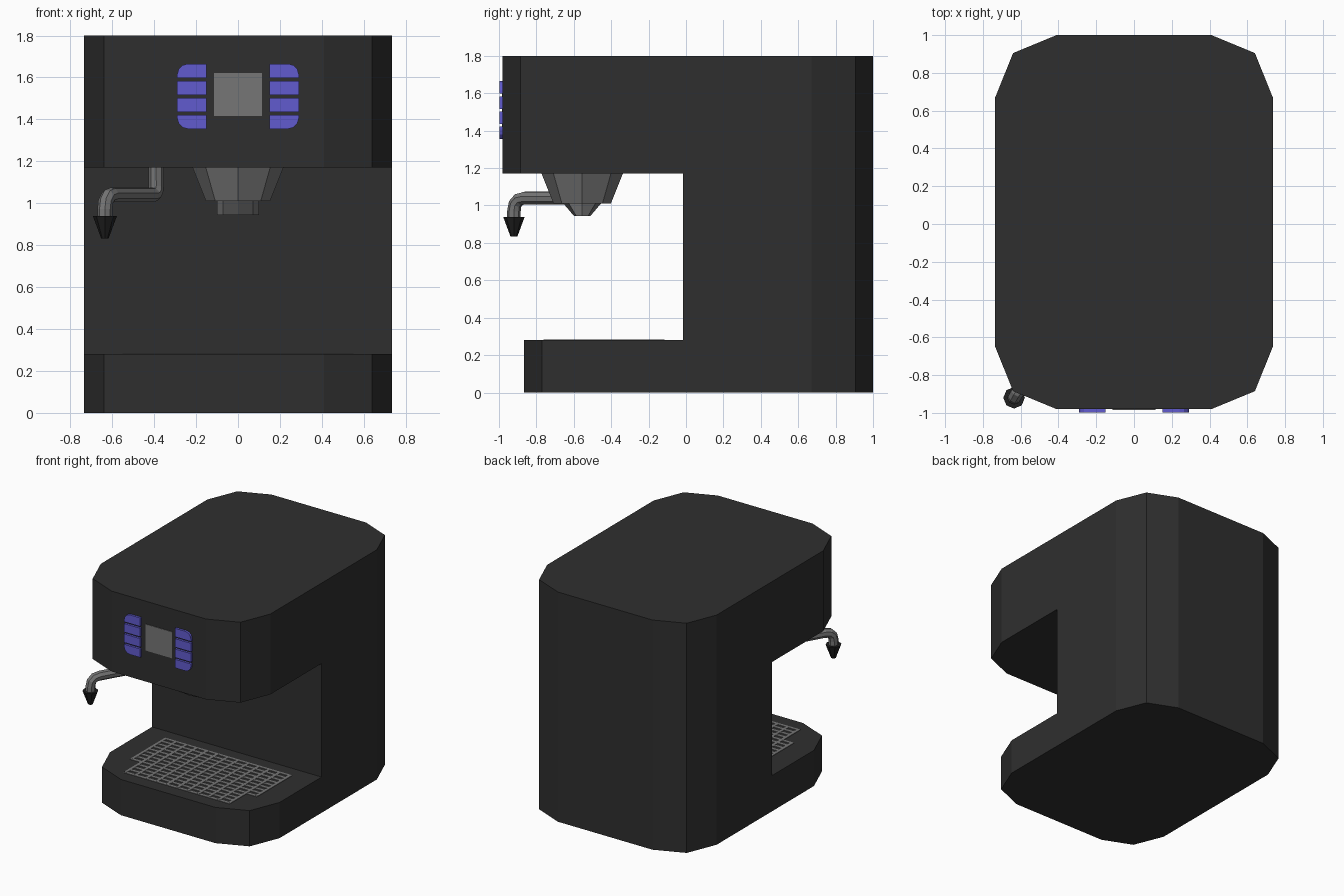
import bpy, bmesh, math
from mathutils import Vector

old = bpy.data.objects.get("Cube")
if old:
    bpy.data.objects.remove(old)


def material(name, r, g, b):
    m = bpy.data.materials.new(name)
    m.use_nodes = True
    m.diffuse_color = (r, g, b, 1)
    m.node_tree.nodes["Principled BSDF"].inputs["Base Color"].default_value = (r, g, b, 1)
    return m


CHARCOAL = material("charcoal", 0.028, 0.028, 0.028)
BLACK = material("black rubber", 0.014, 0.014, 0.014)
STEEL = material("steel grey", 0.18, 0.18, 0.18)
VIOLET = material("violet", 0.12, 0.105, 0.62)


def finish(name, bm, mat):
    bmesh.ops.remove_doubles(bm, verts=bm.verts, dist=0.0005)
    bmesh.ops.recalc_face_normals(bm, faces=bm.faces)
    mesh = bpy.data.meshes.new(name)
    bm.to_mesh(mesh)
    bm.free()
    mesh.materials.append(mat)
    ob = bpy.data.objects.new(name, mesh)
    bpy.context.collection.objects.link(ob)
    return ob


def face(bm, pts):
    bm.faces.new([bm.verts.new(p) for p in pts])


def walls(bm, pts, z0, z1):
    for (ax, ay), (bx, by) in zip(pts, pts[1:]):
        face(bm, [(ax, ay, z0), (bx, by, z0), (bx, by, z1), (ax, ay, z1)])


def cap(bm, pts, z):
    face(bm, [(x, y, z) for x, y in pts])


def box(bm, x0, x1, y0, y1, z0, z1):
    pts = [(x0, y0), (x1, y0), (x1, y1), (x0, y1)]
    walls(bm, pts + pts[:1], z0, z1)
    cap(bm, pts, z0)
    cap(bm, pts, z1)


# Body: base, column and overhanging head sharing one chamfered outline
W, RECESS = 0.735, -0.015
BASE_Z, HEAD_Z, TOP_Z = 0.28, 1.17, 1.80


def half_outline(y_end, direction):
    right = [(W, RECESS), (W, y_end - direction * 0.33),
             (0.64, y_end - direction * 0.095), (0.41, y_end)]
    return right + [(-x, y) for x, y in reversed(right)]


back = half_outline(1.0, 1)
tray = half_outline(-0.865, -1)
head = half_outline(-0.98, -1)

bm = bmesh.new()
for z0, z1 in ((0, BASE_Z), (BASE_Z, HEAD_Z), (HEAD_Z, TOP_Z)):
    walls(bm, back, z0, z1)
walls(bm, tray, 0, BASE_Z)
walls(bm, head, HEAD_Z, TOP_Z)
walls(bm, [(-W, RECESS), (W, RECESS)], BASE_Z, HEAD_Z)
cap(bm, tray, BASE_Z)
cap(bm, head, HEAD_Z)
cap(bm, back + head[::-1][1:-1], TOP_Z)
cap(bm, back + tray[::-1][1:-1], 0)
finish("machine_body", bm, CHARCOAL)

# Drip grille: crossed bars, narrower toward the front
bm = bmesh.new()
BAR, Y_BACK, Y_STEP, Y_FRONT = 0.011, -0.125, -0.54, -0.75
for i in range(13):
    x = -0.54 + i * 0.09
    y = Y_STEP if i in (0, 12) else Y_FRONT
    box(bm, x - BAR, x + BAR, y, Y_BACK, BASE_Z - 0.005, BASE_Z + 0.004)
rows = 12
for i in range(rows + 1):
    y = Y_BACK + (Y_FRONT - Y_BACK) * i / rows
    half = 0.55 if y > Y_STEP - 0.01 else 0.46
    box(bm, -half, half, y - BAR, y + BAR, BASE_Z - 0.005, BASE_Z + 0.003)
finish("drip_grille", bm, STEEL)

# Display plate
bm = bmesh.new()
box(bm, -0.115, 0.115, -0.984, -0.978, 1.415, 1.622)
finish("display", bm, STEEL)

# Button columns: outer end corners are rounded
bm = bmesh.new()
for side in (-1, 1):
    for row in range(4):
        z0 = 1.355 + row * 0.081
        z1 = z0 + 0.067
        pts = [(0.15, z0), (0.15, z1)]
        r = 0.05
        if row == 3:
            pts += [(0.29 - r + r * math.sin(a), z1 - r + r * math.cos(a))
                    for a in (0, math.pi / 6, math.pi / 3, math.pi / 2)]
        else:
            pts.append((0.29, z1))
        if row == 0:
            pts += [(0.29 - r + r * math.cos(a), z0 + r - r * math.sin(a))
                    for a in (0, math.pi / 6, math.pi / 3, math.pi / 2)]
        else:
            pts.append((0.29, z0))
        rings = [[(side * x, y, z) for x, z in pts] for y in (-0.997, -0.978)]
        n = len(pts)
        for ring in rings:
            face(bm, ring)
        for i in range(n):
            j = (i + 1) % n
            face(bm, [rings[0][i], rings[0][j], rings[1][j], rings[1][i]])
finish("buttons", bm, VIOLET)


# Tapered eight-sided parts
def frustum(name, centre, top, bottom, z_top, z_bottom, mat):
    bm = bmesh.new()
    rings = []
    for (rx, ry), z in ((top, z_top), (bottom, z_bottom)):
        rings.append([(centre[0] + rx * math.cos(i * math.pi / 4),
                       centre[1] + ry * math.sin(i * math.pi / 4), z) for i in range(8)])
    for ring in rings:
        face(bm, ring)
    for i in range(8):
        j = (i + 1) % 8
        face(bm, [rings[0][i], rings[0][j], rings[1][j], rings[1][i]])
    return finish(name, bm, mat)


GROUP = (0, -0.555)
WAND = (-0.635, -0.92)
frustum("brew_group", GROUP, (0.217, 0.217), (0.153, 0.153), HEAD_Z, 1.01, STEEL)
frustum("brew_spout", GROUP, (0.1, 0.1), (0.1, 0.045), 1.01, 0.945, STEEL)
frustum("wand_nozzle", WAND, (0.057, 0.057), (0.018, 0.018), 0.938, 0.833, BLACK)

# Steam wand: bent pipe with rounded elbows
corners = [Vector((-0.39, -0.5, HEAD_Z)), Vector((-0.39, -0.5, 1.04)),
           Vector((*WAND, 1.04)), Vector((*WAND, 0.93))]
path = [corners[0]]
for k, bend in ((1, 0.04), (2, 0.07)):
    c = corners[k]
    a = c + (corners[k - 1] - c).normalized() * bend
    b = c + (corners[k + 1] - c).normalized() * bend
    for t in (0, 0.33, 0.67, 1):
        path.append(a * (1 - t) ** 2 + c * 2 * t * (1 - t) + b * t ** 2)
path.append(corners[3])
curve = bpy.data.curves.new("steam_wand", "CURVE")
curve.dimensions = "3D"
curve.bevel_depth = 0.036
curve.bevel_resolution = 2
curve.use_fill_caps = True
spline = curve.splines.new("POLY")
spline.points.add(len(path) - 1)
for p, co in zip(spline.points, path):
    p.co = (*co, 1)
spline.use_smooth = False
curve.materials.append(STEEL)
bpy.context.collection.objects.link(bpy.data.objects.new("steam_wand", curve))
